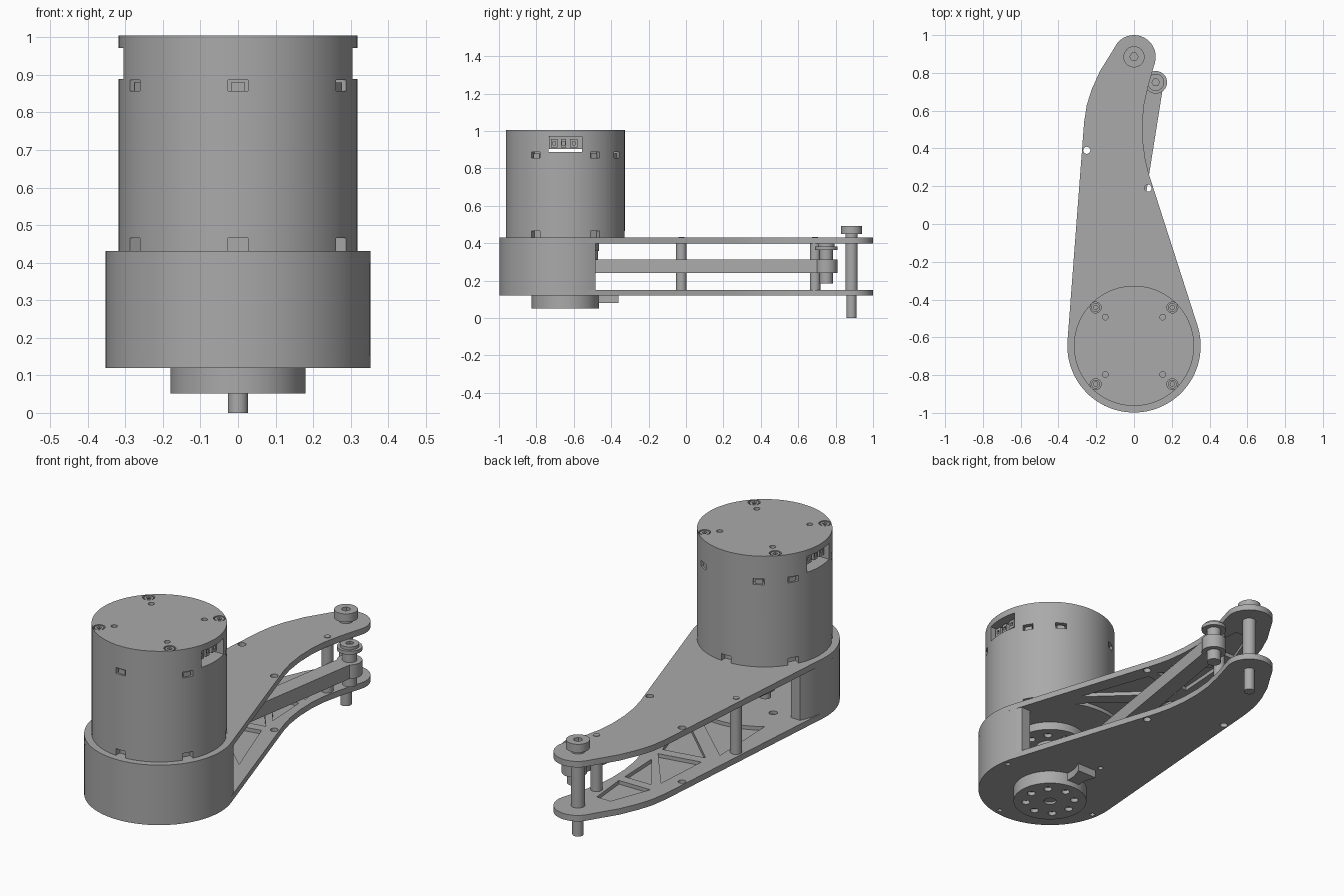
import bpy, bmesh
from math import sin, cos, radians, pi
from mathutils import Matrix, Vector

cube = bpy.data.objects.get("Cube")
if cube:
    bpy.data.objects.remove(cube, do_unlink=True)

grey = bpy.data.materials.new("machined grey")
grey.use_nodes = True
grey.diffuse_color = (0.4, 0.4, 0.4, 1)
grey.node_tree.nodes["Principled BSDF"].inputs["Base Color"].default_value = (0.4, 0.4, 0.4, 1)

CY = -0.645          # motor axis
R_HOUSE, R_MOTOR, R_FLANGE = 0.353, 0.318, 0.18
KNEE, LINK = (0, 0.885), (0.115, 0.75)


def arc(cx, cy, r, a0, a1, n):
    steps = [radians(a0 + (a1 - a0) * i / n) for i in range(n + 1)]
    return [(cx + r * cos(a), cy + r * sin(a)) for a in steps]


def circle(cx, cy, r, n=32):
    return arc(cx, cy, r, 0, 360, n)[:-1]


def prism(name, pts, z0, z1):
    """Extrude a plan outline between two heights."""
    bm = bmesh.new()
    face = bm.faces.new([bm.verts.new((x, y, z0)) for x, y in pts])
    new = bmesh.ops.extrude_face_region(bm, geom=[face])["geom"]
    bmesh.ops.translate(bm, vec=(0, 0, z1 - z0),
                        verts=[v for v in new if isinstance(v, bmesh.types.BMVert)])
    bmesh.ops.recalc_face_normals(bm, faces=bm.faces)
    mesh = bpy.data.meshes.new(name)
    bm.to_mesh(mesh)
    bm.free()
    mesh.materials.append(grey)
    obj = bpy.data.objects.new(name, mesh)
    bpy.context.collection.objects.link(obj)
    return obj


def disc(name, x, y, r, z0, z1, n=32):
    return prism(name, circle(x, y, r, n), z0, z1)


def block(name, x0, x1, y0, y1, z0, z1):
    return prism(name, [(x0, y0), (x1, y0), (x1, y1), (x0, y1)], z0, z1)


def activate(obj):
    bpy.ops.object.select_all(action='DESELECT')
    obj.select_set(True)
    bpy.context.view_layer.objects.active = obj


def cut(obj, cutters):
    for c in cutters:
        c.hide_render = True
        mod = obj.modifiers.new("cut", 'BOOLEAN')
        mod.operation, mod.solver, mod.object = 'DIFFERENCE', 'EXACT', c
        activate(obj)
        bpy.ops.object.modifier_apply(modifier=mod.name)
        bpy.data.objects.remove(c, do_unlink=True)


def radial_block(angle, r0, r1, half, z0, z1):
    """Box cutter pointing outward from the motor axis."""
    obj = block("slot cutter", r0, r1, -half, half, z0, z1)
    obj.data.transform(Matrix.Translation((0, CY, 0)) @ Matrix.Rotation(radians(angle), 4, 'Z'))
    return obj


# Side plates: round motor end, curved knee end, shallow truss pockets inside
outline = (arc(0, CY, R_HOUSE, 176, 378, 64)
           + [(0.08, 0.26), (0.06, 0.34), (0.047, 0.44), (0.045, 0.54), (0.053, 0.63), (0.075, 0.73)]
           + arc(*KNEE, 0.115, -15, 140, 20)
           + [(-0.13, 0.89), (-0.18, 0.81), (-0.225, 0.71), (-0.25, 0.63), (-0.264, 0.54)])
pockets = [
    arc(0, CY, 0.38, 68, 125, 14) + [(-0.23, 0.05)],
    [(0.16, -0.22), (0.03, 0.15), (-0.19, 0.11)],
    [(-0.2, 0.16), (0.02, 0.2), (-0.18, 0.46)],
    [(0.01, 0.27), (0, 0.5), (-0.15, 0.5)],
    [(-0.18, 0.55), (0, 0.55), (-0.02, 0.76), (-0.1, 0.76)],
]
for name, z0, pz in (("lower_plate", 0.12, 0.132), ("upper_plate", 0.4, 0.38)):
    plate = prism(name, outline, z0, z0 + 0.031)
    cutters = [prism("pocket", p, pz, pz + 0.04) for p in pockets]
    cutters += [disc("hole", x, y, 0.019, z0 - 0.1, z0 + 0.1, 16)
                for x, y in ((-0.25, 0.39), (0.075, 0.19))]
    if name == "lower_plate":
        cutters += [disc("screw hole", x, y, 0.013, 0.1, 0.135, 12)
                    for x, y in arc(0, CY, 0.325, 10, 370, 4)[:-1]]
        cutters += [disc("bolt hole", x, y, 0.02, 0.135, 0.2, 16)
                    for x, y in circle(0, CY, 0.23, 8)]
    cut(plate, cutters)

# Housing wall, open towards the arm
prism("housing_wall", arc(0, CY, R_HOUSE, 153, 387, 72) + arc(0, CY, 0.305, 391, 149, 72),
      0.151, 0.4)

# Motor can with cooling slots along both edges
can = disc("motor_can", 0, CY, R_MOTOR, 0.431, 0.887, 96)
slots = [radial_block(a, 0.285, 0.4, 0.027, 0.42, 0.466) for a in range(30, 390, 60)]
slots += [radial_block(a, 0.285, 0.4, 0.027, 0.857, 0.9)
          for a in (-90, -30, 30, 60, 120, 150, 210)]
cut(can, slots)
for a in (-90, -30, 30, 60, 120, 150, 210):
    radial_block(a, 0.28, 0.308, 0.018, 0.857, 0.88).name = "slot_tab"

# Motor cap with connector windows on both sides, screws and small holes
cap = disc("motor_cap", 0, CY, R_MOTOR, 0.887, 1.005, 96)
cutters = [block("window", -0.4, 0.4, CY - 0.09, CY + 0.09, 0.889, 0.972)]
corners = [(sx, sy) for sx in (-1, 1) for sy in (-1, 1)]
cutters += [disc("counterbore", sx * 0.203, CY + sy * 0.203, 0.029, 0.99, 1.1) for sx, sy in corners]
cutters += [disc("pin hole", sx * 0.152, CY + sy * 0.152, 0.015, 0.985, 1.1, 16) for sx, sy in corners]
cut(cap, cutters)
for sx, sy in corners:
    screw = disc("cap_screw", sx * 0.203, CY + sy * 0.203, 0.023, 0.985, 1.003, 24)
    cut(screw, [disc("hex", sx * 0.203, CY + sy * 0.203, 0.012, 0.993, 1.1, 6)])
block("connector_board", -0.24, 0.24, CY - 0.088, CY + 0.088, 0.905, 0.972)
for s in (-1, 1):
    for dy, w in ((-0.06, 0.018), (-0.01, 0.014), (0.045, 0.02)):
        plug = block("connector_plug", min(s * 0.24, s * 0.285), max(s * 0.24, s * 0.285),
                     CY + dy - w, CY + dy + w, 0.913, 0.958)
        cut(plug, [block("socket", s * 0.28 - 0.02, s * 0.28 + 0.02, CY + dy - 0.007,
                         CY + dy + 0.007, 0.926, 0.945)])

# Output flanges, one under the housing and one inside on the upper motor
for name, z0, z1, bottom in (("lower_flange", 0.052, 0.12, 0.052), ("upper_flange", 0.358, 0.4, 0.358)):
    flange = disc(name, 0, CY, R_FLANGE, z0, z1, 64)
    cut(flange, [disc("bolt hole", x, y, 0.02, bottom - 0.02, bottom + 0.02, 16)
                 for x, y in circle(0, CY, 0.12, 8)]
        + [disc("centre hole", 0, CY, 0.03, bottom - 0.02, bottom + 0.012)])
prism("flange_stop", [(-0.035, -0.5), (0.035, -0.5), (0.035, -0.42), (0.055, -0.36),
                      (-0.055, -0.36), (-0.035, -0.42)], 0.08, 0.12)

# Crank and push link to the knee
CRANK = (-0.09, -0.52)


def bar(name, a, b, ra, rb, z0, z1):
    """Flat bar with rounded ends."""
    d = Vector(b) - Vector(a)
    t = Vector((1, 0)).angle_signed(d) * -180 / pi
    return prism(name, arc(*a, ra, t + 90, t + 270, 20) + arc(*b, rb, t - 90, t + 90, 20), z0, z1)


bar("crank", (0, CY), CRANK, 0.07, 0.05, 0.31, 0.358)
bar("push_link", CRANK, LINK, 0.045, 0.042, 0.24, 0.312)
disc("link_eye", *LINK, 0.06, 0.24, 0.312)
disc("crank_pin", *CRANK, 0.028, 0.2, 0.33)

# Link bolt, with a flanged head
disc("link_bolt", *LINK, 0.035, 0.185, 0.37)
disc("link_bolt_washer", *LINK, 0.06, 0.365, 0.383)
head = disc("link_bolt_head", *LINK, 0.045, 0.383, 0.398)
cut(head, [disc("hex", *LINK, 0.02, 0.387, 0.5, 6)])

# Knee axle with socket head
disc("knee_axle", *KNEE, 0.033, 0.12, 0.45)
disc("knee_axle_tip", *KNEE, 0.027, 0, 0.12)
head = disc("knee_axle_head", *KNEE, 0.056, 0.449, 0.492)
cut(head, [disc("hex", *KNEE, 0.022, 0.47, 0.6, 6)])

# Standoffs between the plates
for x, y in ((-0.27, -0.025), (0.03, 0.69)):
    disc("standoff", x, y, 0.028, 0.151, 0.4)
    disc("standoff_screw", x, y, 0.016, 0.43, 0.434, 16)

# Smooth round surfaces, keep edges sharp
for obj in [o for o in bpy.context.scene.objects if o.type == 'MESH']:
    activate(obj)
    bpy.ops.object.shade_smooth_by_angle(angle=radians(30))
